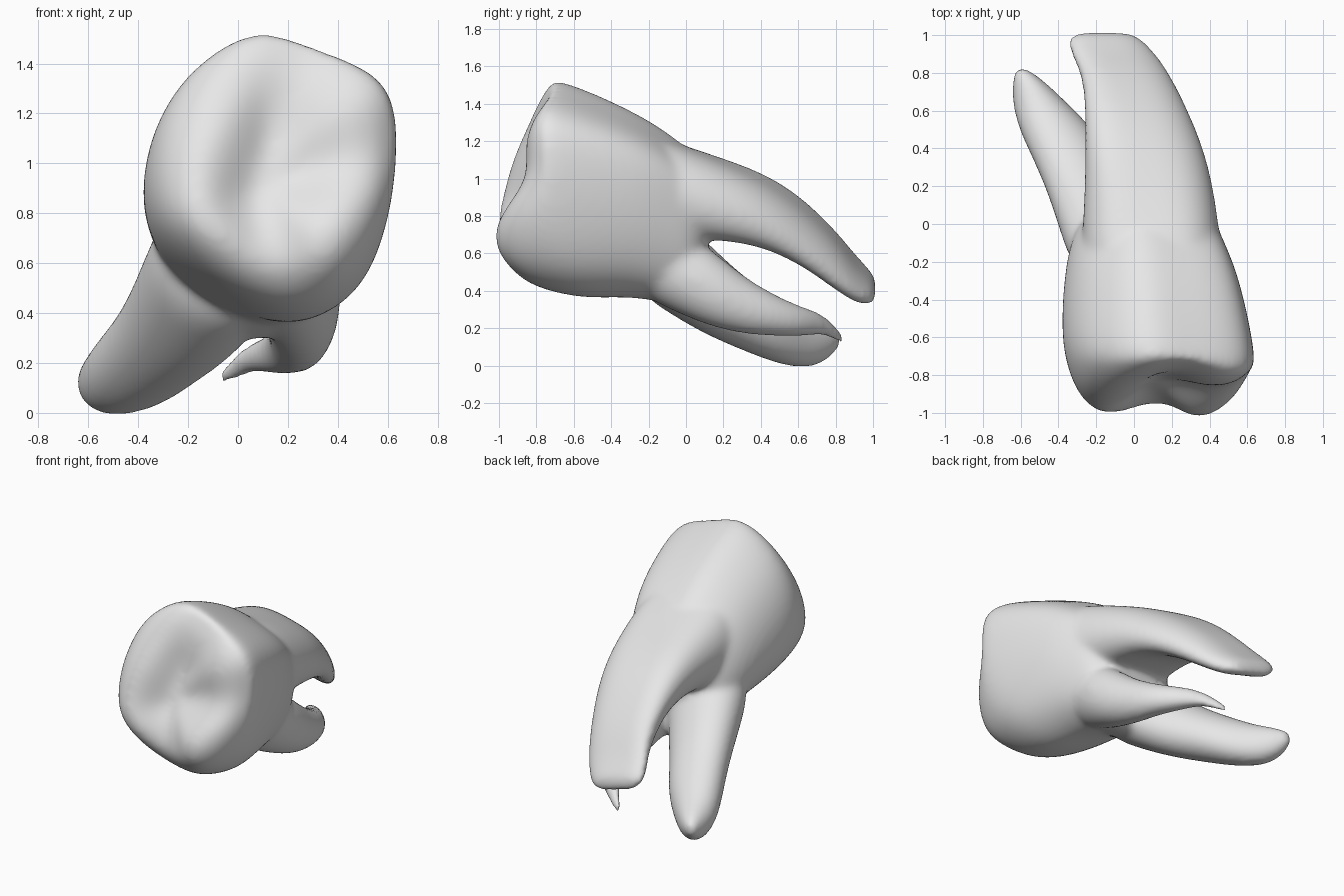
import bpy, bmesh, math
from mathutils import Vector

old = bpy.data.objects.get("Cube")
if old:
    bpy.data.objects.remove(old, do_unlink=True)

enamel = bpy.data.materials.new("pale_grey_enamel")
enamel.use_nodes = True
colour = (0.8, 0.8, 0.8, 1)
enamel.diffuse_color = colour
enamel.node_tree.nodes["Principled BSDF"].inputs["Base Color"].default_value = colour

bm = bmesh.new()


def loft(rings):
    """Skin a list of equal-length rings and close both ends."""
    loops = [[bm.verts.new(p) for p in ring] for ring in rings]
    n = len(loops[0])
    for a, b in zip(loops, loops[1:]):
        for i in range(n):
            j = (i + 1) % n
            bm.faces.new((a[i], a[j], b[j], b[i]))
    bm.faces.new(loops[0][::-1])
    bm.faces.new(loops[-1])


def valley(p, a, b, width, depth):
    """Soft valley (or ridge, if negative) along a-b on the chewing face."""
    a, b = Vector(a), Vector(b)
    t = max(0, min(1, (p - a).dot(b - a) / (b - a).length_squared))
    return depth * math.exp(-((p - a - (b - a) * t).length / width) ** 2)


# Crown outline seen from the chewing face (x, z)
outline = [Vector(p) for p in (
    (.1, 1.57), (.3, 1.49), (.5, 1.42), (.65, 1.31), (.66, 1.05), (.63, .8),
    (.55, .55), (.42, .41), (.23, .33), (0, .4), (-.2, .52), (-.36, .7),
    (-.4, .9), (-.36, 1.13), (-.25, 1.34), (-.08, 1.49))]
centre = Vector((.13, .93))
tilt = Vector((.3, .95))

# Chewing face: concentric rings with cusps, valleys and a rounded rim
crown = []
for scale, drop in ((.08, 0), (.2, 0), (.33, 0), (.47, 0), (.6, .01), (.73, .06),
                    (.84, .14), (.93, .28), (1, .5)):
    ring = []
    for o in outline:
        p = centre + (o - centre) * scale
        roundness = .6 - .45 * (o - centre).normalized().dot(tilt)
        y = -1.02 + .29 * max(0, p.y - .75) + drop * roundness
        if scale < .99:
            y += valley(p, (.1, .9), (.2, 1.05), .25, .06)
            y += valley(p, (-.15, .8), (-.13, 1.05), .18, -.035)
            y += valley(p, (.38, .6), (.42, .72), .18, -.035)
            y += max(valley(p, (.24, 1.45), (.06, .85), .12, .08),
                     valley(p, (.1, .93), (.62, 1.03), .12, .08),
                     valley(p, (.08, .85), (.17, .5), .12, .07))
        ring.append((p.x, y, p.y))
    crown.append(ring)

# Neck: the same outline fitted to narrowing boxes
lo, hi = Vector((-.4, .33)), Vector((.66, 1.57))
for y, x0, x1, z0, z1 in ((-.3, -.385, .57, .35, 1.395), (-.1, -.35, .485, .315, 1.27),
                          (.02, -.29, .43, .31, 1.17), (.08, -.2, .37, .38, 1.06),
                          (.12, -.05, .27, .52, .92)):
    crown.append([(x0 + (o.x - lo.x) / (hi.x - lo.x) * (x1 - x0), y,
                   z0 + (o.y - lo.y) / (hi.y - lo.y) * (z1 - z0)) for o in outline])
loft(crown)


def root(sections, top_pinch=0, bottom_pinch=0, lean=0, sides=20):
    """Sections are (y, x, z, half width, half height)."""
    rings = []
    for y, x, z, rx, rz in sections:
        slope = lean * max(0, min(1, (y + .1) / .7))
        ring = []
        for i in range(sides):
            a = math.tau * i / sides
            s = math.sin(a)
            pinch = top_pinch if s > 0 else bottom_pinch
            dx = 1.03 * rx * math.cos(a)
            ring.append((x + dx, y, z - slope * dx + 1.03 * rz * s * (1 - pinch * s ** 4)))
        rings.append(ring)
    loft(rings)


# Broad grooved upper root, with its left lobe lower than its right
root([(-.3, .1, .95, .365, .39), (-.05, .09, .92, .36, .33), (.2, .08, .88, .335, .265),
      (.4, .055, .83, .31, .225), (.6, .015, .73, .27, .195), (.8, -.045, .56, .23, .17),
      (.9, -.11, .465, .225, .13), (.97, -.15, .42, .2, .095),
      (1.02, -.17, .4, .16, .055)], .2, .32, .28)

# Splayed lower root
root([(-.3, -.02, .71, .27, .29), (-.1, -.1, .57, .27, .28), (.1, -.18, .42, .25, .25),
      (.3, -.3, .28, .21, .195), (.5, -.41, .175, .2, .17), (.65, -.505, .12, .14, .135),
      (.75, -.555, .12, .09, .1), (.835, -.605, .14, .025, .035)])

# Slender hooked lower root
root([(-.3, .18, .64, .17, .23), (-.1, .22, .54, .18, .23), (.1, .26, .435, .155, .215),
      (.3, .25, .325, .125, .155), (.45, .23, .275, .105, .115), (.6, .17, .235, .09, .085),
      (.7, .09, .23, .073, .063), (.77, .02, .2, .053, .048), (.85, -.075, .13, .033, .033)])

# Web joining the two lower roots
root([(-.3, .1, .6, .2, .2), (-.1, .08, .49, .24, .17), (.03, .06, .43, .22, .15),
      (.1, .05, .44, .15, .09)])

bmesh.ops.recalc_face_normals(bm, faces=bm.faces)
mesh = bpy.data.meshes.new("tooth")
bm.to_mesh(mesh)
bm.free()
mesh.materials.append(enamel)
tooth = bpy.data.objects.new("tooth", mesh)
bpy.context.collection.objects.link(tooth)

# Round the lofts, fuse them into one skin and soften the joins
sub = tooth.modifiers.new("round", "SUBSURF")
sub.levels = sub.render_levels = 2
fuse = tooth.modifiers.new("fuse", "REMESH")
fuse.mode = "VOXEL"
fuse.voxel_size = .017
fuse.use_smooth_shade = True
soften = tooth.modifiers.new("soften", "SMOOTH")
soften.factor = .5
soften.iterations = 24
